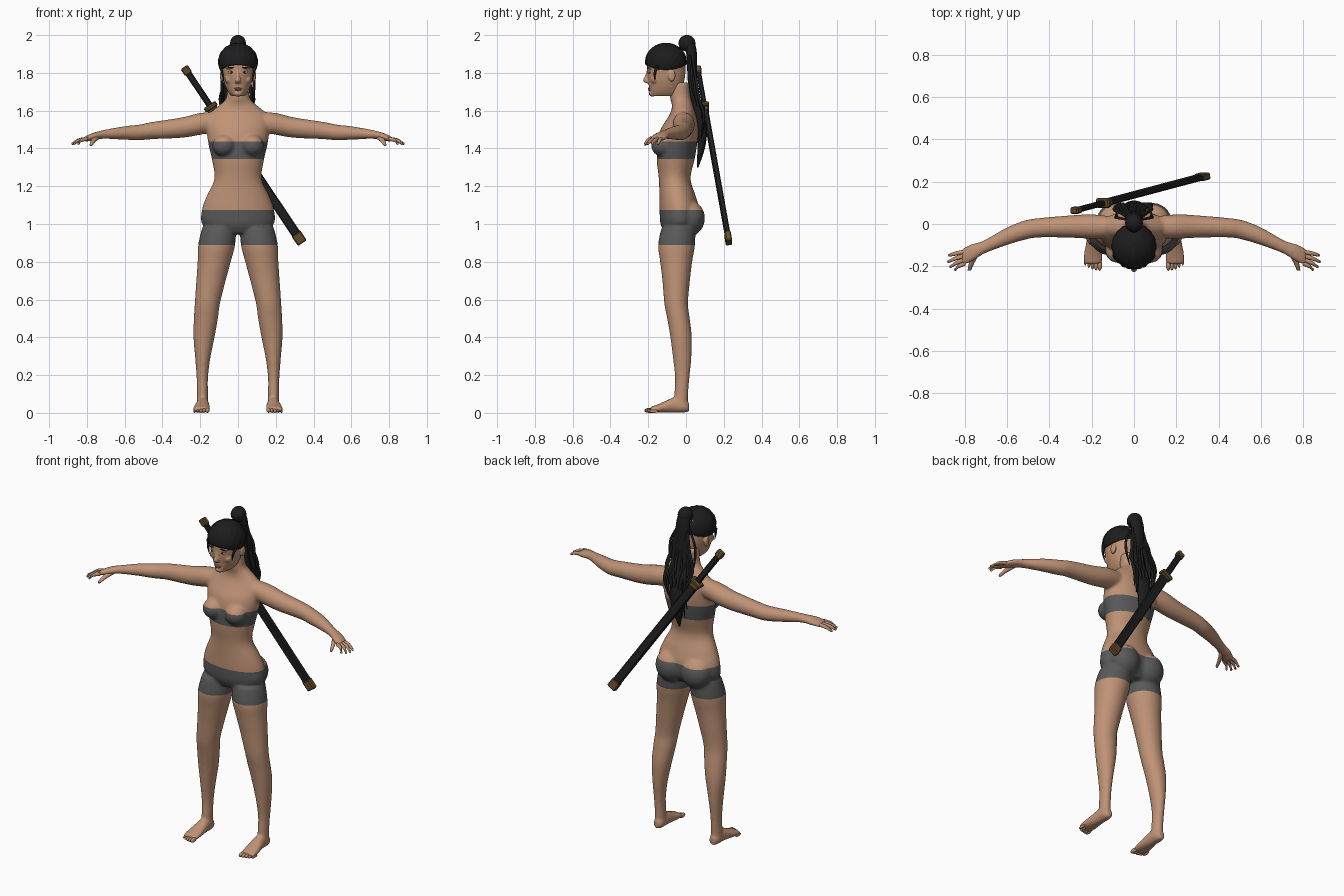
import bpy, bmesh, math, random
from mathutils import Vector, Matrix

cube = bpy.data.objects.get("Cube")
if cube:
    bpy.data.objects.remove(cube)
random.seed(4)
AXES = {"X": Vector((1, 0, 0)), "Y": Vector((0, 1, 0)), "Z": Vector((0, 0, 1))}


def material(name, *rgb):
    mat = bpy.data.materials.new(name)
    mat.use_nodes = True
    mat.diffuse_color = (*rgb, 1)
    bsdf = next(n for n in mat.node_tree.nodes if n.type == "BSDF_PRINCIPLED")
    bsdf.inputs["Base Color"].default_value = (*rgb, 1)
    return mat


skin = material("skin", .52, .29, .18)
cloth = material("grey cloth", .1, .1, .1)
hair = material("black hair", .012, .012, .013)
lacquer = material("black lacquer", .015, .015, .015)
bronze = material("dark bronze", .14, .08, .025)
white = material("eye white", .5, .45, .42)
iris = material("dark iris", .03, .02, .015)
lip = material("lip", .4, .17, .12)


def spline(rows, steps):
    """Catmull-Rom interpolation of whole rows."""
    out = []
    last = len(rows) - 1
    for i in range(last):
        a, b, c, d = (rows[max(0, min(last, i + k))] for k in (-1, 0, 1, 2))
        for s in range(steps):
            t = s / steps
            out.append([q + t * (r - p + t * (2*p - 5*q + 4*r - e + t * (3*q - p - 3*r + e))) / 2
                        for p, q, r, e in zip(a, b, c, d)])
    return out + [list(rows[-1])]


def loft(bm, rows, plane="XY", side=1, sides=24, steps=4):
    """Rows are centre x, y, z and the two half widths in the plane."""
    u, v = AXES[plane[0]], AXES[plane[1]]
    rings = []
    for x, y, z, a, b in spline(rows, steps):
        centre = Vector((x * side, y, z))
        angles = [math.tau * k / sides for k in range(sides)]
        rings.append([bm.verts.new(centre + u * a * math.cos(t) + v * b * math.sin(t)) for t in angles])
    for low, high in zip(rings, rings[1:]):
        for k in range(sides):
            j = (k + 1) % sides
            bm.faces.new((low[k], low[j], high[j], high[k]))
    bm.faces.new(rings[0])
    bm.faces.new(rings[-1])


def ball(bm, centre, radii, segments=20):
    matrix = Matrix.Translation(centre) @ Matrix.Diagonal((*radii, 1))
    return bmesh.ops.create_uvsphere(bm, u_segments=segments, v_segments=segments // 2,
                                     radius=1, matrix=matrix)["verts"]


def finish(name, bm, mats, voxel=0, smooth=True):
    bmesh.ops.recalc_face_normals(bm, faces=bm.faces)
    mesh = bpy.data.meshes.new(name)
    bm.to_mesh(mesh)
    bm.free()
    obj = bpy.data.objects.new(name, mesh)
    bpy.context.collection.objects.link(obj)
    if voxel:
        # Fuse the overlapping volumes into one skin
        fuse = obj.modifiers.new("fuse", "REMESH")
        fuse.mode, fuse.voxel_size = "VOXEL", voxel
        relax = obj.modifiers.new("relax", "SMOOTH")
        relax.factor, relax.iterations = .5, 7
        graph = bpy.context.evaluated_depsgraph_get()
        mesh = bpy.data.meshes.new_from_object(obj.evaluated_get(graph))
        obj.modifiers.clear()
        obj.data = mesh
    mesh.materials.clear()
    for mat in mats:
        mesh.materials.append(mat)
    for poly in mesh.polygons:
        poly.use_smooth = smooth
    return obj


# Body: torso, legs, feet and arms
body = bmesh.new()
loft(body, [(0, -.04, .95, .11, .07), (0, -.035, 1, .19, .1), (0, -.035, 1.08, .19, .105),
            (0, -.045, 1.15, .165, .096), (0, -.06, 1.24, .125, .084), (0, -.055, 1.34, .138, .1),
            (0, -.045, 1.43, .158, .105), (0, -.035, 1.5, .165, .1), (0, -.02, 1.56, .165, .078),
            (0, -.016, 1.6, .135, .062), (0, -.02, 1.635, .092, .055), (0, -.03, 1.67, .062, .055),
            (0, -.035, 1.75, .055, .052)], sides=40)
LEG = [(.1, -.04, .98, .09, .09), (.113, -.05, .89, .098, .098), (.126, -.052, .8, .088, .085),
       (.143, -.052, .7, .078, .073), (.162, -.052, .58, .067, .063), (.17, -.04, .5, .064, .06),
       (.18, -.026, .4, .056, .057), (.187, -.02, .28, .039, .048), (.189, -.02, .18, .03, .038),
       (.188, -.025, .1, .029, .037), (.188, -.025, .02, .03, .034)]
FOOT = [(.187, .016, .03, .02, .024), (.187, -.01, .036, .031, .035), (.187, -.06, .042, .034, .041),
        (.19, -.11, .032, .041, .031), (.193, -.15, .023, .046, .022), (.195, -.19, .016, .043, .015)]
ARM = [(.1, -.015, 1.545, .05, .05), (.2, -.012, 1.53, .058, .058), (.3, -.012, 1.51, .053, .054),
       (.45, -.018, 1.495, .046, .046), (.52, -.03, 1.485, .046, .042), (.6, -.058, 1.482, .042, .036),
       (.68, -.095, 1.477, .034, .027), (.72, -.115, 1.473, .033, .023),
       (.77, -.138, 1.462, .043, .02), (.815, -.158, 1.447, .04, .014)]
for side in (-1, 1):
    loft(body, LEG, side=side)
    loft(body, FOOT, "XZ", side)
    loft(body, ARM, "YZ", side)
    ball(body, (side * .075, -.125, 1.415), (.062, .06, .058))
    ball(body, (side * .085, .016, 1.03), (.092, .085, .095))
body_obj = finish("body", body, (skin, cloth), .008)

# Chest band and shorts, cut cleanly into the body by height
GARMENTS = ((.89, 1.075), (1.345, 1.437))
cut = bmesh.new()
cut.from_mesh(body_obj.data)
for edge in sum(GARMENTS, ()):
    bmesh.ops.bisect_plane(cut, geom=cut.verts[:] + cut.edges[:] + cut.faces[:],
                           plane_co=(0, 0, edge), plane_no=(0, 0, 1))
for face in cut.faces:
    mid = face.calc_center_median()
    face.material_index = int(abs(mid.x) < .3 and any(a < mid.z < b for a, b in GARMENTS))
cut.to_mesh(body_obj.data)
cut.free()

# Fingers and toes
TIPS = ((.85, -.215), (.872, -.202), (.882, -.178), (.878, -.148))
for side, word in ((-1, "right"), (1, "left")):
    digits = bmesh.new()
    for i, (x, y) in enumerate(TIPS):
        base = -.185 + i * .018
        loft(digits, [(.795, base, 1.452, .011, .011), (x / 2 + .405, (base + y) / 2, 1.443, .01, .01),
                      (x - .006, y, 1.426, .007, .007)], "YZ", side, 10)
        ball(digits, (side * (x - .006), y, 1.426), (.007, .007, .007), 10)
    loft(digits, [(.74, -.13, 1.464, .016, .014), (.765, -.18, 1.442, .013, .012),
                  (.778, -.22, 1.42, .008, .008)], "XZ", side, 10)
    finish(word + "_fingers", digits, [skin])
    toes = bmesh.new()
    for i in range(5):
        size = .013 - i * .0012
        ball(toes, (side * (.162 + i * .017), -.195 + i * i * .0015, size), (size * .85, .026, size), 12)
    finish(word + "_toes", toes, [skin])

# Head with nose, cheeks, chin and ears
head = bmesh.new()
loft(head, [(0, -.11, 1.677, .035, .078), (0, -.11, 1.7, .053, .084), (0, -.106, 1.74, .071, .092),
            (0, -.105, 1.78, .081, .1), (0, -.105, 1.83, .088, .102), (0, -.105, 1.88, .09, .1),
            (0, -.105, 1.92, .075, .085), (0, -.105, 1.945, .03, .04)], sides=40)
loft(head, [(0, -.195, 1.815, .008, .012), (0, -.203, 1.785, .009, .014),
            (0, -.209, 1.76, .016, .019), (0, -.2, 1.745, .014, .012)], sides=12)
ball(head, (0, -.178, 1.692), (.026, .02, .018))
for side in (-1, 1):
    ball(head, (side * .045, -.165, 1.765), (.026, .022, .022))
    ball(head, (side * .036, -.188, 1.828), (.03, .016, .009))
    ball(head, (side * .086, -.075, 1.785), (.01, .02, .032))
finish("head", head, [skin], .004)

# Eyes, brows and mouth
eyes, irises, brows, mouth = (bmesh.new() for _ in range(4))
for side in (-1, 1):
    ball(eyes, (side * .035, -.192, 1.804), (.016, .009, .007))
    ball(irises, (side * .035, -.197, 1.804), (.007, .006, .007), 12)
    ball(brows, (side * .037, -.2, 1.828), (.021, .006, .004), 12)
ball(mouth, (0, -.193, 1.717), (.022, .009, .005), 16)
ball(mouth, (0, -.192, 1.71), (.017, .01, .005), 16)
for name, bm, mat in (("eyes", eyes, white), ("irises", irises, iris),
                      ("eyebrows", brows, hair), ("mouth", mouth, lip)):
    finish(name, bm, [mat])

# Hair cap, combed in ridges towards the tied tail
cap = bmesh.new()
centre = Vector((0, -.106, 1.858))
for v in ball(cap, centre, (.105, .109, .1), 64):
    p = v.co - centre
    v.co = centre + p * (1 + .015 * math.cos(20 * math.atan2(p.x, p.y * .8 - p.z * .6)))
    v.co.z = max(v.co.z, 1.842 - .035 * (v.co.x / .106) ** 2)
finish("hair_cap", cap, [hair])

# Ponytail with loose strands
tail = bmesh.new()
ball(tail, (0, .005, 1.957), (.042, .045, .044))
loft(tail, [(0, .01, 1.965, .035, .035), (0, .03, 1.9, .042, .028), (0, .035, 1.75, .036, .025),
            (0, .062, 1.6, .045, .026), (0, .085, 1.5, .045, .026), (0, .08, 1.4, .032, .02),
            (0, .062, 1.3, .004, .004)], sides=16)
finish("ponytail", tail, [hair])
strands = bmesh.new()
for i in range(18):
    x = -.08 + i * .16 / 17
    end = random.uniform(1.3, 1.5) + abs(x)
    sway = random.uniform(-.015, .015)
    loft(strands, [(x * .4, .03, 1.92, .006, .006), (x * .7, .05, 1.78, .009, .008),
                   (x + sway, .07, 1.66, .011, .009), (x * .9 - sway, .095, (end + 1.66) / 2, .01, .008),
                   (x * .8, .08, end, .002, .002)], sides=6)
for side in (-1, 1):
    loft(strands, [(.03, .02, 1.9, .005, .005), (.08, .03, 1.8, .008, .007), (.084, .035, 1.72, .008, .007),
                   (.08, .06, 1.62, .002, .002)], side=side, sides=6)
    loft(strands, [(.095, -.15, 1.84, .009, .009), (.084, -.165, 1.8, .006, .008),
                   (.076, -.165, 1.76, .002, .002)], side=side, sides=6)
finish("hair_strands", strands, [hair])

# Sword slung across the back
top, bottom = Vector((-.285, .062, 1.83)), Vector((.34, .228, .9))
along = (bottom - top).normalized()
across = along.cross(AXES["Y"]).normalized()
through = across.cross(along)


def bar(bm, start, end, width, depth):
    a, b = top.lerp(bottom, start), top.lerp(bottom, end)
    columns = [across * width, through * depth, along * (b - a).length]
    matrix = Matrix.Translation((a + b) / 2) @ Matrix(columns).transposed().to_4x4()
    bmesh.ops.create_cube(bm, size=1, matrix=matrix)


SWORD = {"sword_grip": (lacquer, [(.03, .22, .034, .024)]),
         "scabbard": (lacquer, [(.24, .96, .05, .028)]),
         "sword_fittings": (bronze, [(0, .038, .044, .032), (.215, .235, .075, .045),
                                     (.235, .26, .056, .034), (.945, 1, .056, .034)])}
for name, (mat, bars) in SWORD.items():
    bm = bmesh.new()
    for spec in bars:
        bar(bm, *spec)
    bmesh.ops.bevel(bm, geom=bm.edges[:], offset=.006, segments=1, affect="EDGES")
    finish(name, bm, [mat], smooth=False)
